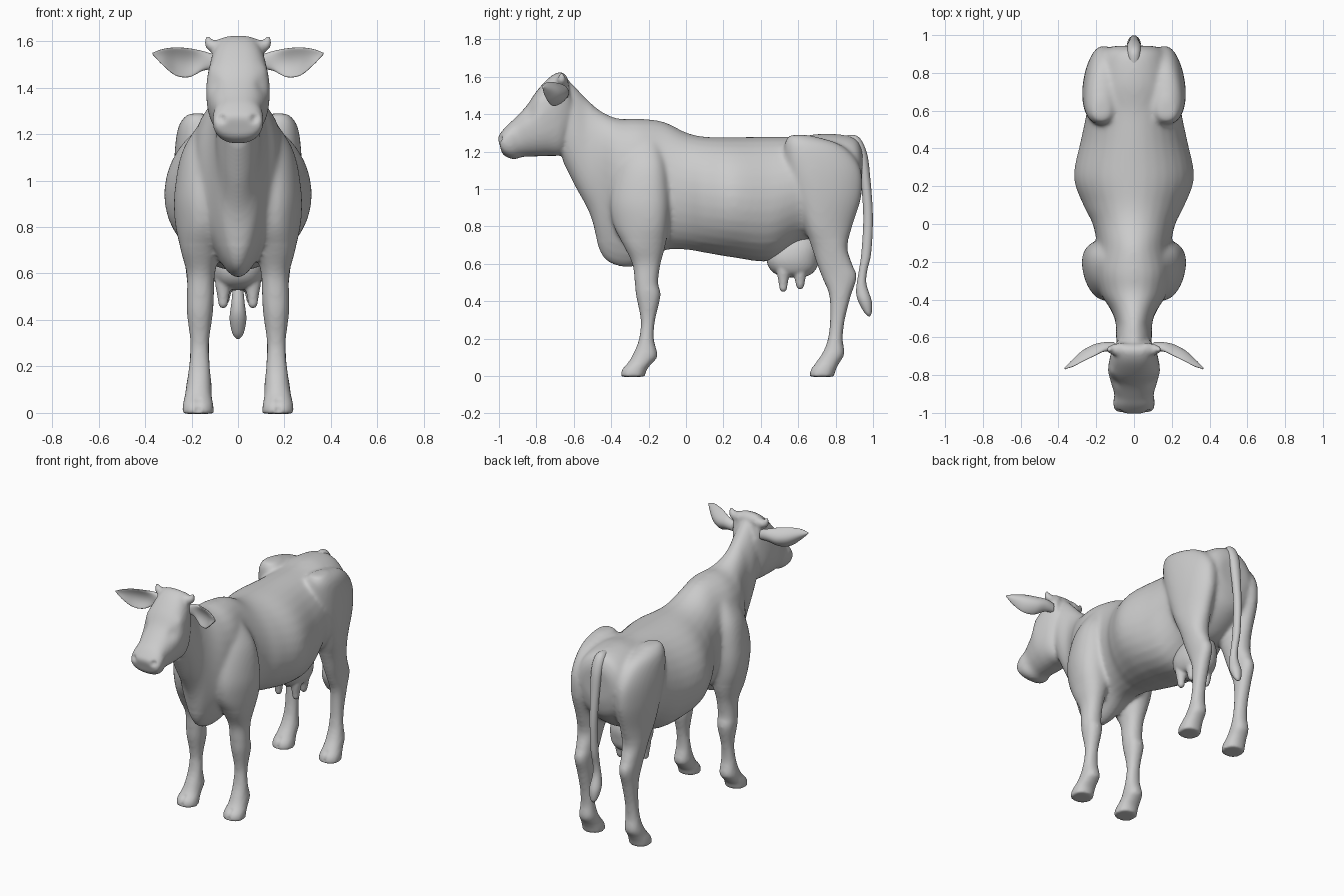
import bpy, bmesh, math
from mathutils import Vector as V

SEG = 32


def ring(c, u, v, n=2.0, taper=0.0, cup=0.0):
    """Superellipse section; taper narrows the far (-v) end, cup bends it to -y."""
    pts = []
    for i in range(SEG):
        a = 2 * math.pi * i / SEG
        co, si = math.cos(a), math.sin(a)
        p = math.copysign(abs(co) ** (2 / n), co)
        q = math.copysign(abs(si) ** (2 / n), si)
        pts.append(c + u * p * (1 + taper * q) + v * q + V((0, -cup * q * q, 0)))
    return pts


def side_ring(a, b, w, x=0.0, n=2.0, taper=0.0):
    """Section spanning side-view points a and b (y, z) with half width w."""
    a, b = V((x, *a)), V((x, *b))
    return ring((a + b) / 2, V((w, 0, 0)), (a - b) / 2, n, taper)


def loft(bm, rings, steps=6, mirror=False):
    """Skin the rings with smooth interpolation between them."""
    rows = []
    for i in range(len(rings) - 1):
        p0, p1 = rings[max(i - 1, 0)], rings[i]
        p2, p3 = rings[i + 1], rings[min(i + 2, len(rings) - 1)]
        for s in range(steps):
            t = s / steps
            rows.append([b + (c - a) * (0.5 * t) + (a * 2 - b * 5 + c * 4 - d) * (0.5 * t * t)
                         + (b * 3 - a - c * 3 + d) * (0.5 * t ** 3)
                         for a, b, c, d in zip(p0, p1, p2, p3)])
    rows.append(rings[-1])
    for sx in ((1, -1) if mirror else (1,)):
        vs = [[bm.verts.new((p.x * sx, p.y, p.z)) for p in row] for row in rows]
        for r0, r1 in zip(vs, vs[1:]):
            for k in range(SEG):
                m = (k + 1) % SEG
                bm.faces.new((r0[k], r0[m], r1[m], r1[k]))
        bm.faces.new(vs[0])
        bm.faces.new(vs[-1])


def finish(bm, name, voxel=0.0, smooth=0):
    bmesh.ops.recalc_face_normals(bm, faces=bm.faces)
    me = bpy.data.meshes.new(name)
    bm.to_mesh(me)
    bm.free()
    ob = bpy.data.objects.new(name, me)
    bpy.context.collection.objects.link(ob)
    bpy.ops.object.select_all(action='DESELECT')
    ob.select_set(True)
    bpy.context.view_layer.objects.active = ob
    if voxel:
        r = ob.modifiers.new("fuse", 'REMESH')
        r.mode, r.voxel_size = 'VOXEL', voxel
        s = ob.modifiers.new("soften", 'SMOOTH')
        s.factor, s.iterations = 0.5, smooth
        bpy.ops.object.convert(target='MESH')
    bpy.ops.object.shade_smooth()
    return ob


def push(ob, centre, radius, move):
    """Soft sculpt stroke, applied on both sides."""
    for sx in (1, -1):
        c, m = V((centre[0] * sx, *centre[1:])), V((move[0] * sx, *move[1:]))
        for v in ob.data.vertices:
            d = (v.co - c).length / radius
            if d < 2.5:
                v.co += m * math.exp(-d * d)


body = bmesh.new()

# torso, chest and neck: top point, bottom point, half width, taper
torso = [((.945, 1.20), (.94, .98), .11, 0), ((.90, 1.275), (.90, .86), .18, 0),
         ((.75, 1.297), (.75, .74), .24, 0), ((.60, 1.282), (.60, .70), .25, 0),
         ((.45, 1.28), (.45, .615), .28, -.05), ((.25, 1.278), (.25, .635), .318, -.05),
         ((.10, 1.28), (.10, .66), .268, -.05), ((0, 1.303), (0, .676), .219, 0),
         ((-.12, 1.36), (-.12, .67), .195, 0), ((-.25, 1.377), (-.27, .588), .19, .3),
         ((-.36, 1.377), (-.39, .598), .165, .35), ((-.45, 1.415), (-.46, .668), .12, .25),
         ((-.53, 1.48), (-.51, .857), .098, 0), ((-.60, 1.555), (-.59, 1.01), .095, 0),
         ((-.65, 1.60), (-.66, 1.15), .09, 0)]
loft(body, [side_ring(a, b, w, taper=t) for a, b, w, t in torso])

# head from poll to muzzle
head = [((-.635, 1.60), (-.60, 1.36), .085, 3), ((-.67, 1.626), (-.62, 1.28), .105, 3),
        ((-.73, 1.598), (-.66, 1.187), .125, 2.6), ((-.80, 1.522), (-.74, 1.177), .136, 2.4),
        ((-.855, 1.442), (-.81, 1.174), .122, 2.3), ((-.92, 1.374), (-.87, 1.172), .104, 2.3),
        ((-.965, 1.332), (-.92, 1.159), .109, 2.4), ((-1.0, 1.287), (-.965, 1.174), .10, 2.4),
        ((-1.005, 1.268), (-.985, 1.195), .08, 2.4)]
loft(body, [side_ring(a, b, w, n=n, taper=.1) for a, b, w, n in head])

# shoulder and front leg: front y, back y, front z, back z, centre x, half width
front_leg = [(-.31, -.15, 1.28, 1.28, .08, .06), (-.37, -.10, 1.13, 1.13, .125, .11),
             (-.405, -.083, .95, .95, .148, .122), (-.39, -.09, .81, .81, .152, .115),
             (-.335, -.112, .70, .69, .16, .085), (-.287, -.136, .60, .60, .16, .061),
             (-.274, -.149, .50, .50, .162, .058), (-.267, -.136, .43, .43, .164, .056),
             (-.242, -.165, .30, .30, .165, .04), (-.251, -.172, .20, .20, .166, .045),
             (-.277, -.152, .13, .11, .168, .054), (-.304, -.18, .08, .07, .171, .058),
             (-.344, -.209, .035, .035, .172, .066), (-.350, -.221, -.004, -.004, .172, .068)]
# haunch and hind leg
hind_leg = [(.55, .66, 1.289, 1.289, .175, .04), (.525, .83, 1.235, 1.235, .168, .085),
            (.53, .93, 1.12, 1.12, .163, .106), (.57, .94, .97, .97, .162, .106),
            (.63, .89, .80, .80, .163, .088), (.668, .863, .70, .69, .165, .071),
            (.70, .888, .60, .60, .165, .058), (.731, .913, .52, .53, .165, .051),
            (.766, .882, .43, .43, .165, .046), (.77, .849, .30, .30, .165, .041),
            (.759, .838, .20, .20, .166, .045), (.733, .847, .13, .12, .168, .054),
            (.70, .82, .08, .07, .171, .058), (.665, .802, .035, .035, .172, .066),
            (.659, .79, -.004, -.004, .172, .068)]
for leg, lean in ((front_leg, -.22), (hind_leg, .25)):
    loft(body, [side_ring((f, zf), (b, zb), w, x, 2.2, lean if zf > .75 else 0)
                for f, b, zf, zb, x, w in leg], mirror=True)

# horns, fused into the poll
horn = [(.06, 1.58, .038, 0), (.105, 1.58, .030, .5), (.130, 1.598, .019, 1.0),
        (.129, 1.626, .008, 1.5)]
loft(body, [ring(V((x, -.665, z)), V((0, r, 0)), V((-math.sin(a), 0, math.cos(a))) * r)
            for x, z, r, a in horn], mirror=True)
cow = finish(body, "body_head_and_legs", 0.0105, 7)

# nostrils, eye hollows, brow, hoof clefts
push(cow, (.072, -.99, 1.265), .017, (-.004, .02, 0))
push(cow, (.12, -.855, 1.42), .04, (-.014, .004, 0))
push(cow, (.13, -.79, 1.49), .03, (.006, -.004, 0))
for y in (-.345, .664):
    for k in range(4):
        push(cow, (.172, y + k * .009, .01 + k * .015), .011, (0, .009, 0))

# soften where shoulder and haunch meet the torso
upper = cow.vertex_groups.new(name="upper")
upper.add([v.index for v in cow.data.vertices if v.co.z > .72 and v.co.y > -.5], 1.0, 'REPLACE')
blend = cow.modifiers.new("blend", 'SMOOTH')
blend.factor, blend.iterations, blend.vertex_group = 0.5, 16, "upper"

# ears: cupped leaves
bm = bmesh.new()
ear = [(.095, -.65, 1.51, .03, .024, 0), (.15, -.65, 1.515, .042, .024, .01),
       (.21, -.66, 1.507, .062, .02, .035), (.27, -.69, 1.513, .06, .017, .035),
       (.325, -.735, 1.532, .034, .013, .018), (.367, -.766, 1.546, .004, .004, 0)]
loft(bm, [ring(V((x, y, z)), V((.4 * t, t, 0)), V((0, 0, h)), 2, 0, c)
          for x, y, z, h, t, c in ear], mirror=True)
finish(bm, "ears")

# tail with tuft
bm = bmesh.new()
tail = [((.80, 1.275), (.80, 1.21), .03), ((.91, 1.286), (.885, 1.21), .036),
        ((.965, 1.20), (.915, 1.17), .036), ((.986, 1.05), (.935, 1.04), .03),
        ((.999, .85), (.948, .85), .024), ((.99, .66), (.938, .66), .023),
        ((.968, .56), (.922, .55), .022), ((.965, .49), (.91, .465), .028),
        ((.993, .40), (.917, .41), .036), ((.993, .34), (.95, .345), .024),
        ((.982, .318), (.974, .32), .006)]
loft(bm, [side_ring(a, b, w) for a, b, w in tail])
finish(bm, "tail")

# udder with four teats
bm = bmesh.new()
udder = [(.52, .70, .76, .08), (.455, .715, .69, .11), (.432, .71, .63, .118),
         (.443, .70, .58, .108), (.48, .67, .545, .085), (.54, .63, .528, .04)]
loft(bm, [side_ring((f, z), (b, z), w, 0, 2.3) for f, b, z, w in udder])
for x, y, tip in ((.064, .52, .45), (.058, .61, .464)):
    loft(bm, [ring(V((x, y, z)), V((r, 0, 0)), V((0, r, 0))) for z, r in
              ((.59, .037), (.545, .033), (.50, .025), (tip + .015, .02), (tip, .01))],
         mirror=True)
finish(bm, "udder", 0.008, 4)
